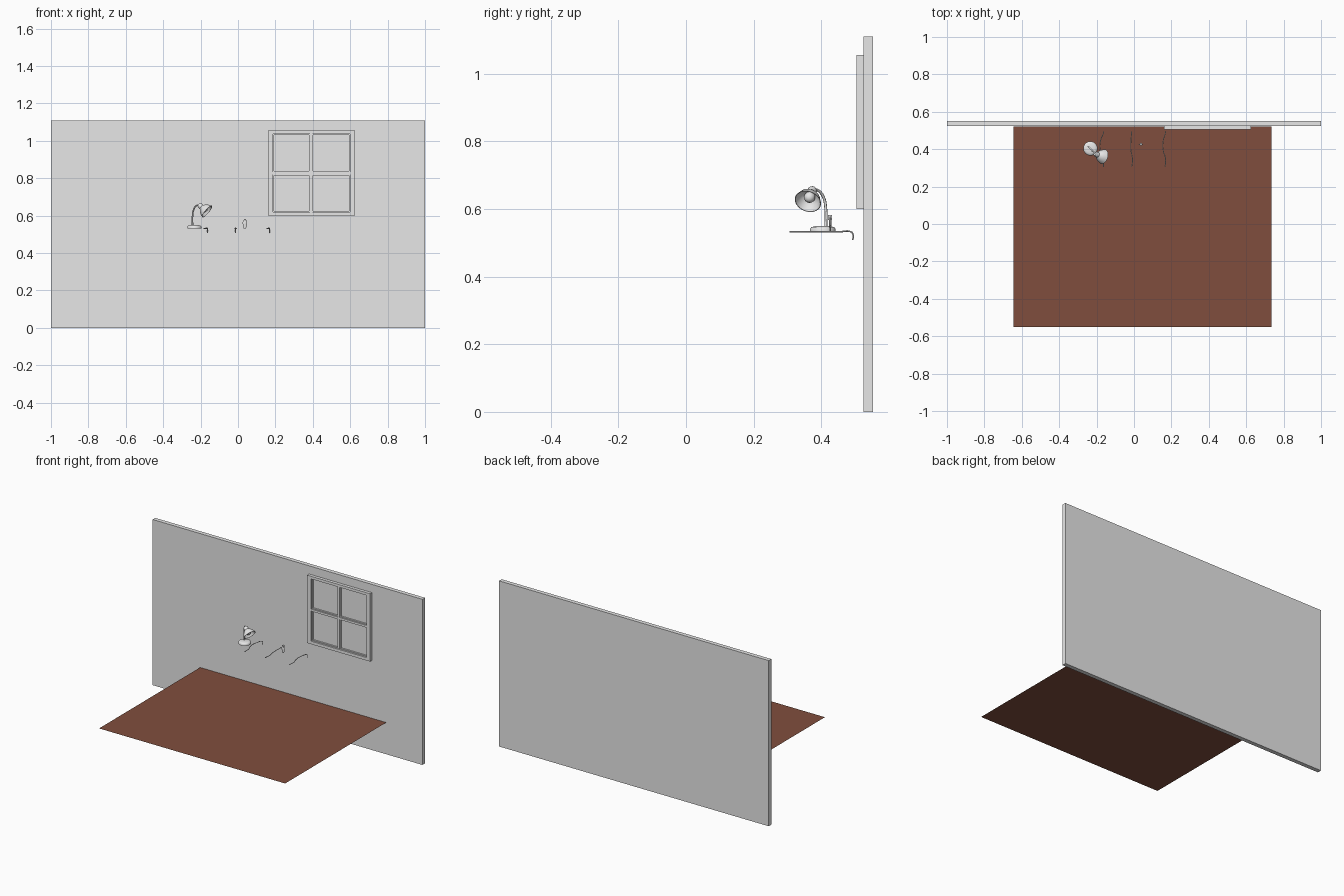
import bpy, bmesh, math
from mathutils import Vector, Matrix

if "Cube" in bpy.data.objects:
    bpy.data.objects.remove(bpy.data.objects["Cube"])


def material(name, rgb):
    m = bpy.data.materials.new(name)
    m.diffuse_color = (*rgb, 1)
    m.use_nodes = True
    m.node_tree.nodes["Principled BSDF"].inputs["Base Color"].default_value = m.diffuse_color
    return m


GREY = material("light_grey", (0.8, 0.8, 0.8))
BROWN = material("wood_brown", (0.216, 0.076, 0.047))


def finish(name, bm, mat=GREY, smooth=False):
    me = bpy.data.meshes.new(name)
    bm.to_mesh(me)
    bm.free()
    me.materials.append(mat)
    ob = bpy.data.objects.new(name, me)
    bpy.context.collection.objects.link(ob)
    if smooth:
        bpy.ops.object.select_all(action='DESELECT')
        ob.select_set(True)
        bpy.context.view_layer.objects.active = ob
        bpy.ops.object.shade_smooth_by_angle(angle=math.radians(40))
    return ob


def boxes(name, spans):
    """Each span is x0, x1, y0, y1, z0, z1."""
    bm = bmesh.new()
    for x0, x1, y0, y1, z0, z1 in spans:
        mat = Matrix.Translation(((x0 + x1) / 2, (y0 + y1) / 2, (z0 + z1) / 2)) @ \
            Matrix.Diagonal((x1 - x0, y1 - y0, z1 - z0, 1))
        bmesh.ops.create_cube(bm, size=1, matrix=mat)
    return finish(name, bm)


def lathe(name, profile, origin, axis=(0, 0, 1), steps=32, squash=1):
    """Spin (radius, height) points round an axis through origin."""
    bm = bmesh.new()
    verts = [bm.verts.new((r, 0, h)) for r, h in profile]
    edges = [bm.edges.new(p) for p in zip(verts, verts[1:])]
    bmesh.ops.spin(bm, geom=verts + edges, cent=(0, 0, 0), axis=(0, 0, 1),
                   angle=2 * math.pi, steps=steps)
    bmesh.ops.remove_doubles(bm, verts=bm.verts, dist=1e-5)
    bmesh.ops.recalc_face_normals(bm, faces=bm.faces)
    turn = Vector((0, 0, 1)).rotation_difference(Vector(axis)).to_matrix().to_4x4()
    bm.transform(Matrix.Translation(origin) @ turn @ Matrix.Diagonal((1, squash, 1, 1)))
    return finish(name, bm, smooth=True)


def tube(name, points, radius):
    cu = bpy.data.curves.new(name, 'CURVE')
    cu.dimensions = '3D'
    cu.bevel_depth = radius
    cu.bevel_resolution = 2
    cu.resolution_u = 6
    cu.use_fill_caps = True
    sp = cu.splines.new('BEZIER')
    sp.bezier_points.add(len(points) - 1)
    for bp, co in zip(sp.bezier_points, points):
        bp.co = co
        bp.handle_left_type = bp.handle_right_type = 'AUTO'
    cu.materials.append(GREY)
    ob = bpy.data.objects.new(name, cu)
    bpy.context.collection.objects.link(ob)
    return ob


# Back wall
boxes("wall", [(-1, 1, 0.524, 0.552, 0, 1.11)])

# Thin brown panel in front of the wall
bm = bmesh.new()
bm.faces.new([bm.verts.new((x, y, 0.215)) for x, y in
              ((-0.645, -0.55), (0.735, -0.55), (0.735, 0.52), (-0.645, 0.52))])
finish("floor_panel", bm, BROWN)

# Window frame: outer ring, cross bars, thin lip round each pane
X, Z = (0.16, 0.187, 0.384, 0.397, 0.599, 0.625), (0.60, 0.62, 0.82, 0.833, 1.037, 1.055)
F, B = 0.504, 0.525
boxes("window_frame", [
    (X[0], X[1], F, B, Z[0], Z[5]), (X[4], X[5], F, B, Z[0], Z[5]),
    (X[1], X[4], F, B, Z[0], Z[1]), (X[1], X[4], F, B, Z[4], Z[5]),
    (X[2], X[3], F + 0.004, B, Z[1], Z[4]),
    (X[1], X[2], F + 0.004, B, Z[2], Z[3]), (X[3], X[4], F + 0.004, B, Z[2], Z[3])])
lips, w = [], 0.005
for x0, x1 in ((X[1], X[2]), (X[3], X[4])):
    for z0, z1 in ((Z[1], Z[2]), (Z[3], Z[4])):
        lips += [(x0, x0 + w, 0.514, B, z0, z1), (x1 - w, x1, 0.514, B, z0, z1),
                 (x0 + w, x1 - w, 0.514, B, z0, z0 + w), (x0 + w, x1 - w, 0.514, B, z1 - w, z1)]
boxes("pane_lips", lips)

# Desk lamp
lathe("lamp_base", [(0, 0.531), (0.038, 0.531), (0.038, 0.541), (0.034, 0.546),
                    (0.024, 0.549), (0, 0.55)], (-0.233, 0.404, 0))
rim = Vector((-0.165, 0.36, 0.622))
axis = Vector((0.74, -0.25, -0.62)).normalized()
back = rim - axis * 0.05
tube("lamp_stem", [(-0.243, 0.413, 0.545), (-0.243, 0.413, 0.60), (-0.236, 0.406, 0.635),
                   (-0.22, 0.389, 0.655), back], 0.0042)
lathe("lamp_shade", [(0, -0.012), (0.01, -0.01), (0.014, -0.003), (0.014, 0.011), (0.022, 0.018),
                     (0.032, 0.03), (0.04, 0.05), (0.038, 0.05), (0.03, 0.031), (0.02, 0.02),
                     (0, 0.014)], back, axis)
lathe("lamp_bulb", [(0, 0.012), (0.008, 0.014), (0.015, 0.022), (0.017, 0.03), (0.014, 0.039),
                    (0.008, 0.045), (0, 0.047)], back, axis, 20)

# Three wavy cords that bend down at the back
for i, xs in enumerate(((-0.163, -0.165, -0.182, -0.178, -0.163),
                        (-0.012, -0.008, -0.017, -0.016, -0.013),
                        (0.166, 0.169, 0.155, 0.157, 0.168))):
    pts = [(x, y, 0.532) for x, y in zip(xs, (0.306, 0.345, 0.40, 0.45, 0.488))]
    tube(f"cord_{i + 1}", pts + [(xs[-1], 0.493, 0.526), (xs[-1], 0.493, 0.508)], 0.0022)

# Small upright ornament
lathe("ornament_body", [(0, 0.53), (0.006, 0.531), (0.012, 0.556), (0.012, 0.566),
                        (0.006, 0.578), (0, 0.58)], (0.037, 0.426, 0), steps=12, squash=0.3)
boxes("ornament_cap", [(0.031, 0.043, 0.42, 0.432, 0.568, 0.582)])
